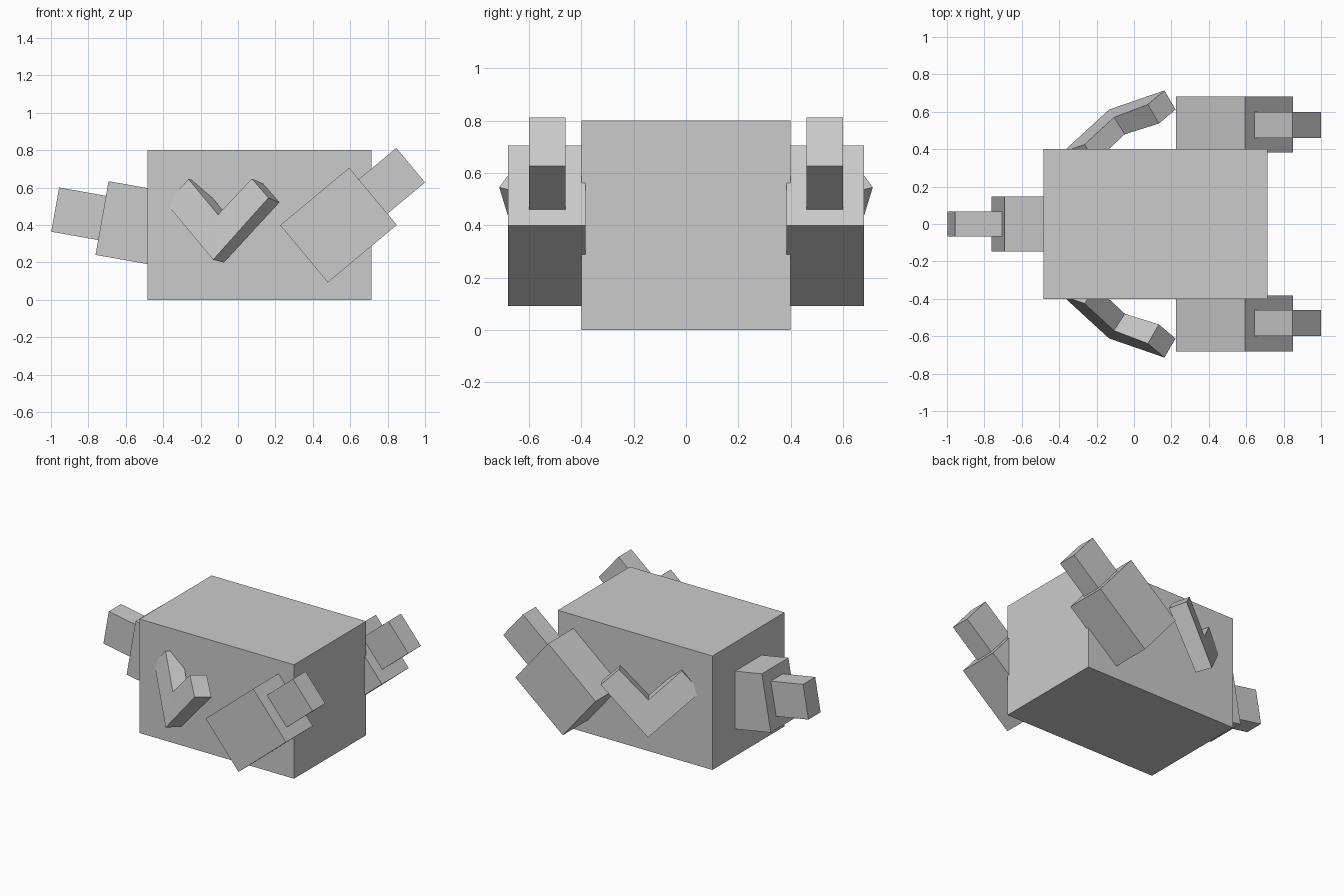
import bpy, bmesh
from math import radians
from mathutils import Vector, Matrix

cube = bpy.data.objects.get("Cube")
if cube:
    bpy.data.objects.remove(cube, do_unlink=True)

GREY = (0.6, 0.6, 0.6, 1.0)
grey = bpy.data.materials.new("plain grey")
grey.use_nodes = True
grey.diffuse_color = GREY
grey.node_tree.nodes["Principled BSDF"].inputs["Base Color"].default_value = GREY


def finish(name, bm):
    bmesh.ops.recalc_face_normals(bm, faces=bm.faces)
    mesh = bpy.data.meshes.new(name)
    bm.to_mesh(mesh)
    bm.free()
    mesh.materials.append(grey)
    obj = bpy.data.objects.new(name, mesh)
    bpy.context.scene.collection.objects.link(obj)
    return obj


def block(name, centre, size, tilt=0):
    """Box whose +x end is raised by tilt degrees."""
    bm = bmesh.new()
    bmesh.ops.create_cube(bm, size=1)
    bm.transform(Matrix.Translation(centre) @ Matrix.Rotation(radians(-tilt), 4, "Y")
                 @ Matrix.Diagonal((*size, 1)))
    return finish(name, bm)


def bent_arm(name, sections, side):
    """Square limb through rings given as outer low, outer high and depth."""
    bm = bmesh.new()
    rings = []
    for low, high, depth in sections:
        low, high, depth = Vector(low), Vector(high), Vector(depth)
        corners = (low, high, high + depth, low + depth)
        rings.append([bm.verts.new((p.x, p.y * side, p.z)) for p in corners])
    for a, b in zip(rings, rings[1:]):
        for i in range(4):
            j = (i + 1) % 4
            bm.faces.new((a[i], a[j], b[j], b[i]))
    bm.faces.new(rings[0])
    bm.faces.new(rings[-1])
    return finish(name, bm)


# Body
block("body", (0.115, 0, 0.4), (1.2, 0.8, 0.8))

# Neck and head, tipped together
block("neck", (-0.53, 0, 0.402), (0.4, 0.295, 0.4), -10)
block("head", (-0.837, 0, 0.457), (0.285, 0.135, 0.24), -10)

# Shoulder, elbow and hand sections of an arm
arm = [
    ((-0.383, 0.383, 0.514), (-0.265, 0.425, 0.645), (0.06, -0.09, -0.018)),
    ((-0.133, 0.612, 0.214), (-0.107, 0.570, 0.455), (0.058, -0.09, -0.015)),
    ((0.163, 0.714, 0.545), (0.074, 0.639, 0.647), (0.059, -0.102, -0.024)),
]

# Paired limbs
for label, side in (("front", -1), ("back", 1)):
    block(label + "_thigh", (0.5375, 0.532 * side, 0.399), (0.48, 0.297, 0.398), 39.8)
    block(label + "_foot", (0.8, 0.53 * side, 0.617), (0.32, 0.14, 0.24), 39.8)
    bent_arm(label + "_arm", arm, side)
